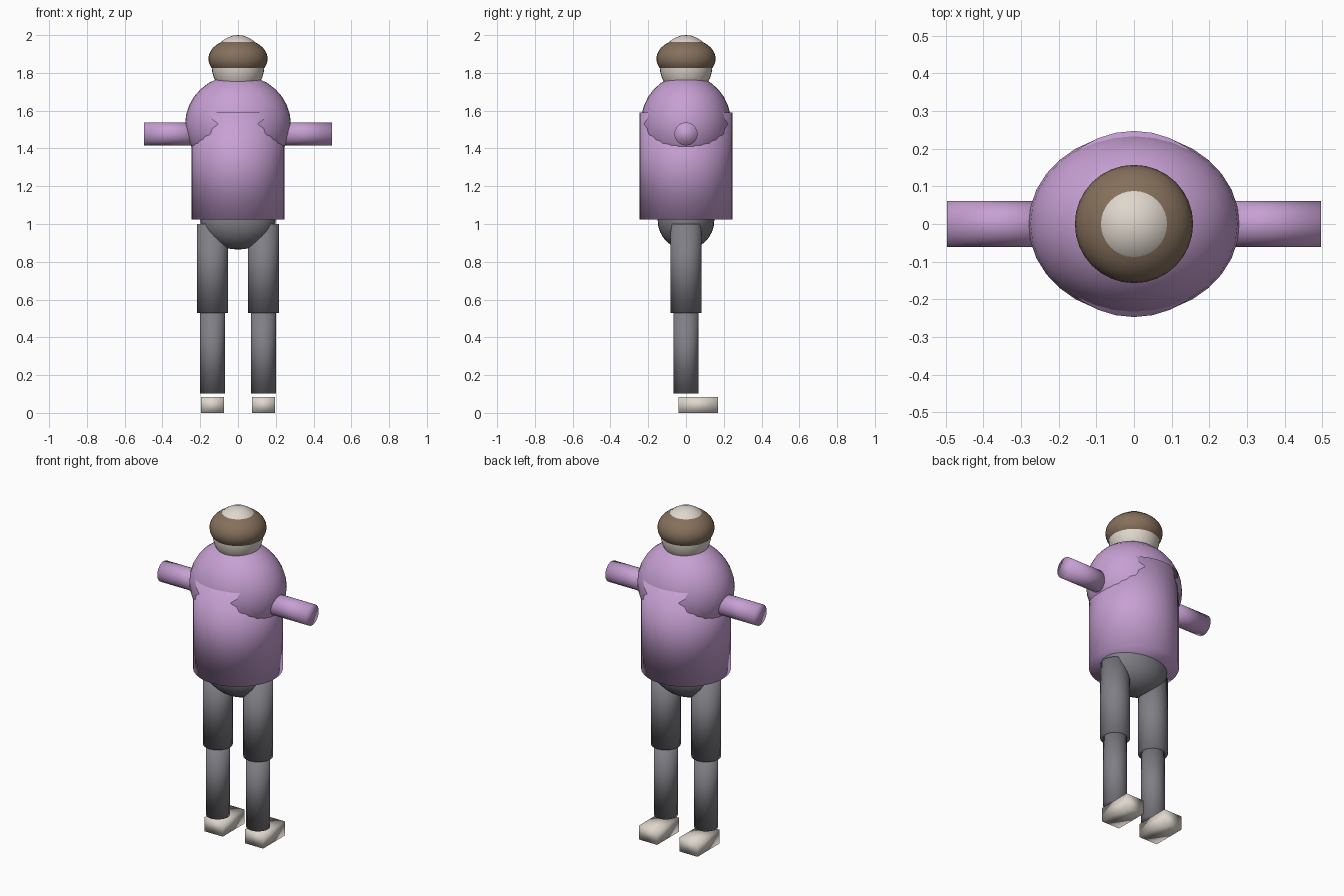
import bpy
from math import pi

cube = bpy.data.objects.get("Cube")
if cube:
    bpy.data.objects.remove(cube, do_unlink=True)


def material(name, rgb):
    mat = bpy.data.materials.new(name)
    mat.use_nodes = True
    mat.diffuse_color = (*rgb, 1)
    mat.node_tree.nodes["Principled BSDF"].inputs["Base Color"].default_value = (*rgb, 1)
    return mat


purple = material("lilac cloth", (0.57, 0.35, 0.65))
grey = material("grey cloth", (0.21, 0.21, 0.235))
brown = material("brown hair", (0.235, 0.16, 0.105))
cream = material("pale cream", (0.74, 0.68, 0.61))


def finish(name, mat, scale=None):
    obj = bpy.context.object
    obj.name = name
    if scale:
        obj.scale = scale
        bpy.ops.object.transform_apply(location=False, rotation=False, scale=True)
    obj.data.materials.append(mat)
    # Soft normals everywhere, even across caps and box corners
    bpy.ops.object.shade_smooth()
    return obj


def ellipsoid(name, z, radii, mat):
    bpy.ops.mesh.primitive_uv_sphere_add(segments=32, ring_count=16, radius=1, location=(0, 0, z))
    return finish(name, mat, radii)


def tube(name, x, bottom, top, radius, mat):
    bpy.ops.mesh.primitive_cylinder_add(vertices=32, radius=radius, depth=top - bottom,
                                        location=(x, 0, (bottom + top) / 2))
    return finish(name, mat)


# Head and hair band
ellipsoid("head", 1.84, (0.14, 0.14, 0.16), cream)
ellipsoid("hair", 1.875, (0.157, 0.157, 0.107), brown)

# Upper body
ellipsoid("shoulders", 1.53, (0.28, 0.24, 0.26), purple)
tube("torso", 0, 1.025, 1.59, 0.247, purple)
ellipsoid("hips", 1.02, (0.2, 0.15, 0.155), grey)

# Limbs on both sides
for side, sign in (("left", 1), ("right", -1)):
    bpy.ops.mesh.primitive_cylinder_add(vertices=32, radius=0.061, depth=0.3,
                                        location=(sign * 0.347, 0, 1.477),
                                        rotation=(0, sign * pi / 2, 0))
    finish(side + "_arm", purple)
    leg_x = sign * 0.135
    tube(side + "_thigh", leg_x, 0.53, 1.0, 0.082, grey)
    tube(side + "_shin", leg_x, 0.103, 0.55, 0.066, grey)
    bpy.ops.mesh.primitive_cube_add(size=1, location=(leg_x, 0.065, 0.042))
    finish(side + "_foot", cream, (0.122, 0.21, 0.084))
